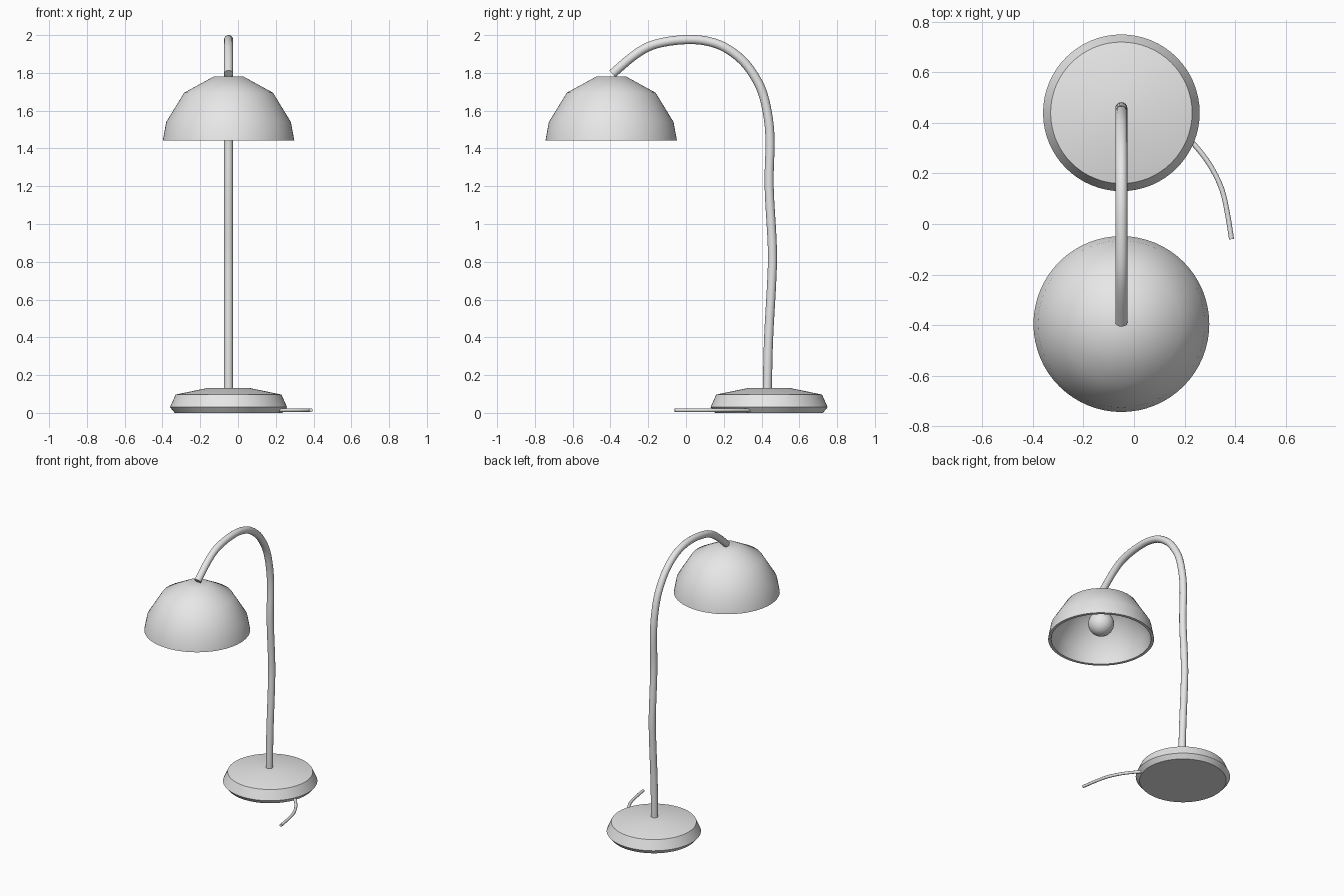
import bpy
import bmesh
import math
from mathutils import Vector

default = bpy.data.objects.get("Cube")
if default:
    bpy.data.objects.remove(default, do_unlink=True)

CENTRE_X = -0.05
BASE_Y, SHADE_Y = 0.44, -0.396

grey = bpy.data.materials.new("light_grey")
grey.use_nodes = True
colour = (0.8, 0.8, 0.8, 1)
grey.diffuse_color = colour
grey.node_tree.nodes["Principled BSDF"].inputs["Base Color"].default_value = colour


def finish(name, bm, location=(0, 0, 0), angle=40):
    """Turn a bmesh into a smooth-shaded object with crisp edges."""
    bmesh.ops.recalc_face_normals(bm, faces=bm.faces)
    mesh = bpy.data.meshes.new(name)
    bm.to_mesh(mesh)
    bm.free()
    mesh.materials.append(grey)
    obj = bpy.data.objects.new(name, mesh)
    bpy.context.collection.objects.link(obj)
    obj.location = location
    bpy.ops.object.select_all(action="DESELECT")
    obj.select_set(True)
    bpy.context.view_layer.objects.active = obj
    bpy.ops.object.shade_smooth_by_angle(angle=math.radians(angle))
    return obj


def lathe(name, profile, location, steps=64):
    """Spin a (radius, height) profile around the vertical axis."""
    bm = bmesh.new()
    verts = [bm.verts.new((r, 0, z)) for r, z in profile]
    edges = [bm.edges.new(pair) for pair in zip(verts, verts[1:])]
    bmesh.ops.spin(bm, geom=verts + edges, axis=(0, 0, 1), cent=(0, 0, 0),
                   angle=math.tau, steps=steps, use_merge=True)
    bmesh.ops.remove_doubles(bm, verts=bm.verts, dist=0.0001)
    return finish(name, bm, location)


def spline(points, steps=4):
    """Pass a smooth path through the given points."""
    pts = [Vector(p) for p in points]
    pts = [2 * pts[0] - pts[1]] + pts + [2 * pts[-1] - pts[-2]]
    path = []
    for a, b, c, d in zip(pts, pts[1:], pts[2:], pts[3:]):
        for i in range(steps):
            t = i / steps
            path.append(0.5 * (2 * b + (c - a) * t + (2 * a - 5 * b + 4 * c - d) * t ** 2
                               + (3 * b - a - 3 * c + d) * t ** 3))
    return path + [pts[-2]]


def tube(name, points, radius, side, sides=16):
    """Sweep a circle along a planar path; side is the plane's normal."""
    path = spline(points)
    side = Vector(side)
    bm = bmesh.new()
    rings = []
    for i, p in enumerate(path):
        tangent = path[min(i + 1, len(path) - 1)] - path[max(i - 1, 0)]
        other = tangent.cross(side).normalized()
        rings.append([bm.verts.new(p + radius * (math.cos(a) * side + math.sin(a) * other))
                      for a in (math.tau * k / sides for k in range(sides))])
    for low, high in zip(rings, rings[1:]):
        for k in range(sides):
            n = (k + 1) % sides
            bm.faces.new((low[k], low[n], high[n], high[k]))
    bm.faces.new(rings[0])
    bm.faces.new(rings[-1])
    return finish(name, bm)


# Weighted foot with bevelled rim
lathe("base", [(0, 0), (0.285, 0), (0.31, 0.03), (0.28, 0.097), (0.11, 0.132), (0, 0.132)],
      (CENTRE_X, BASE_Y, 0))

# Hollow dome shade: outer wall, rim, inner wall
lathe("shade", [(0, 1.78), (0.08, 1.78), (0.235, 1.695), (0.33, 1.54), (0.348, 1.443),
                (0.328, 1.443), (0.311, 1.533), (0.221, 1.68), (0.075, 1.76), (0, 1.76)],
      (CENTRE_X, SHADE_Y, 0))

# Bulb and its socket
bulb = bmesh.new()
bmesh.ops.create_uvsphere(bulb, u_segments=32, v_segments=16, radius=0.085)
finish("bulb", bulb, (CENTRE_X, SHADE_Y, 1.56))
lathe("socket", [(0, 1.62), (0.035, 1.62), (0.035, 1.77), (0, 1.77)],
      (CENTRE_X, SHADE_Y, 0), 32)

# Gooseneck stem, as (y, z) points
neck = [(0.43, 0.1), (0.437, 0.39), (0.454, 0.7), (0.457, 0.88), (0.44, 1.2), (0.445, 1.42),
        (0.437, 1.55), (0.41, 1.68), (0.37, 1.77), (0.3, 1.865), (0.2, 1.938), (0.1, 1.97),
        (0, 1.976), (-0.11, 1.964), (-0.2, 1.938), (-0.285, 1.885), (-0.39, 1.795)]
tube("stem", [(CENTRE_X, y, z) for y, z in neck], 0.024, (1, 0, 0))

# Power cord trailing on the table, as (x, y) points
cord = [(0.17, 0.38), (0.236, 0.317), (0.3, 0.234), (0.347, 0.139), (0.37, 0.04), (0.386, -0.06)]
tube("cord", [(x, y, 0.014) for x, y in cord], 0.01, (0, 0, 1), 12)
